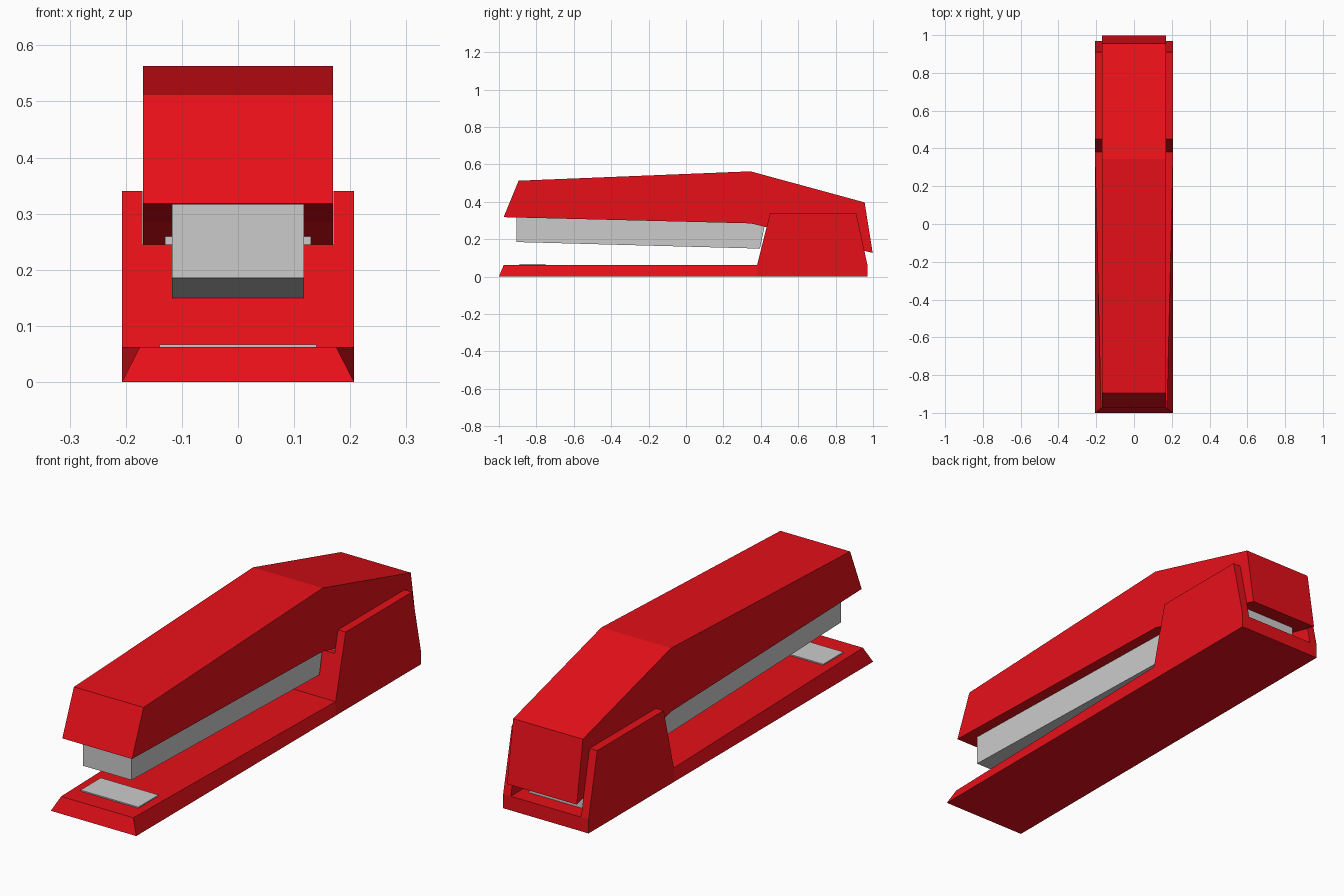
import bpy
import bmesh

if "Cube" in bpy.data.objects:
    bpy.data.objects.remove(bpy.data.objects["Cube"])

red = bpy.data.materials.new("red_paint")
red.diffuse_color = (0.8, 0.005, 0.01, 1)
red.use_nodes = True
red.node_tree.nodes["Principled BSDF"].inputs["Base Color"].default_value = red.diffuse_color


def finish(name, bm, mat=None):
    bmesh.ops.recalc_face_normals(bm, faces=bm.faces)
    mesh = bpy.data.meshes.new(name)
    bm.to_mesh(mesh)
    bm.free()
    if mat:
        mesh.materials.append(mat)
    obj = bpy.data.objects.new(name, mesh)
    bpy.context.collection.objects.link(obj)
    return obj


def prism(name, profile, x0, x1, mat=None):
    """Extrude a (y, z) side profile from x0 to x1."""
    bm = bmesh.new()
    face = bm.faces.new([bm.verts.new((x0, y, z)) for y, z in profile])
    ext = bmesh.ops.extrude_face_region(bm, geom=[face])
    moved = [g for g in ext["geom"] if isinstance(g, bmesh.types.BMVert)]
    bmesh.ops.translate(bm, verts=moved, vec=(x1 - x0, 0, 0))
    return finish(name, bm, mat)


# Base plate: chamfered nose, top edge tapering towards the front
W, H = 0.207, 0.062
sections = [(-1.0, -0.975, 0.175), (0.38, 0.38, W), (0.97, 0.97, W)]
bm = bmesh.new()
rings = [[bm.verts.new(p) for p in ((-W, yb, 0), (W, yb, 0), (wt, yt, H), (-wt, yt, H))]
         for yb, yt, wt in sections]
for a, b in zip(rings, rings[1:]):
    for i in range(4):
        j = (i + 1) % 4
        bm.faces.new((a[i], a[j], b[j], b[i]))
bm.faces.new(rings[0])
bm.faces.new(rings[-1])
finish("base", bm, red)

# Raised side walls at the hinge, mirrored
wall = prism("hinge_side_walls", [(0.38, H), (0.97, H), (0.91, 0.34), (0.45, 0.34)],
             0.17, W, red)
wall.modifiers.new("mirror", 'MIRROR')

# Cross wall joining the side walls in front of the hinge
prism("hinge_cross_wall", [(0.38, H), (0.45, H), (0.45, 0.245), (0.426, 0.245)],
      -0.17, 0.17, red)

# Top cover
prism("cover", [(-0.975, 0.318), (-0.895, 0.513), (0.345, 0.563),
                (0.955, 0.397), (0.998, 0.127), (0.345, 0.285)], -0.169, 0.169, red)

# Staple magazine under the cover
prism("magazine", [(-0.905, 0.185), (0.395, 0.15), (0.42, 0.27), (0.345, 0.29),
                   (-0.905, 0.325)], -0.118, 0.118)

# Grey hinge block between the side walls
prism("hinge_block", [(0.45, H), (0.9, H), (0.9, 0.16), (0.45, 0.27)], -0.13, 0.13)

# Anvil plate set on the base
prism("anvil_plate", [(-0.89, H), (-0.75, H), (-0.75, 0.067), (-0.89, 0.067)], -0.14, 0.14)
